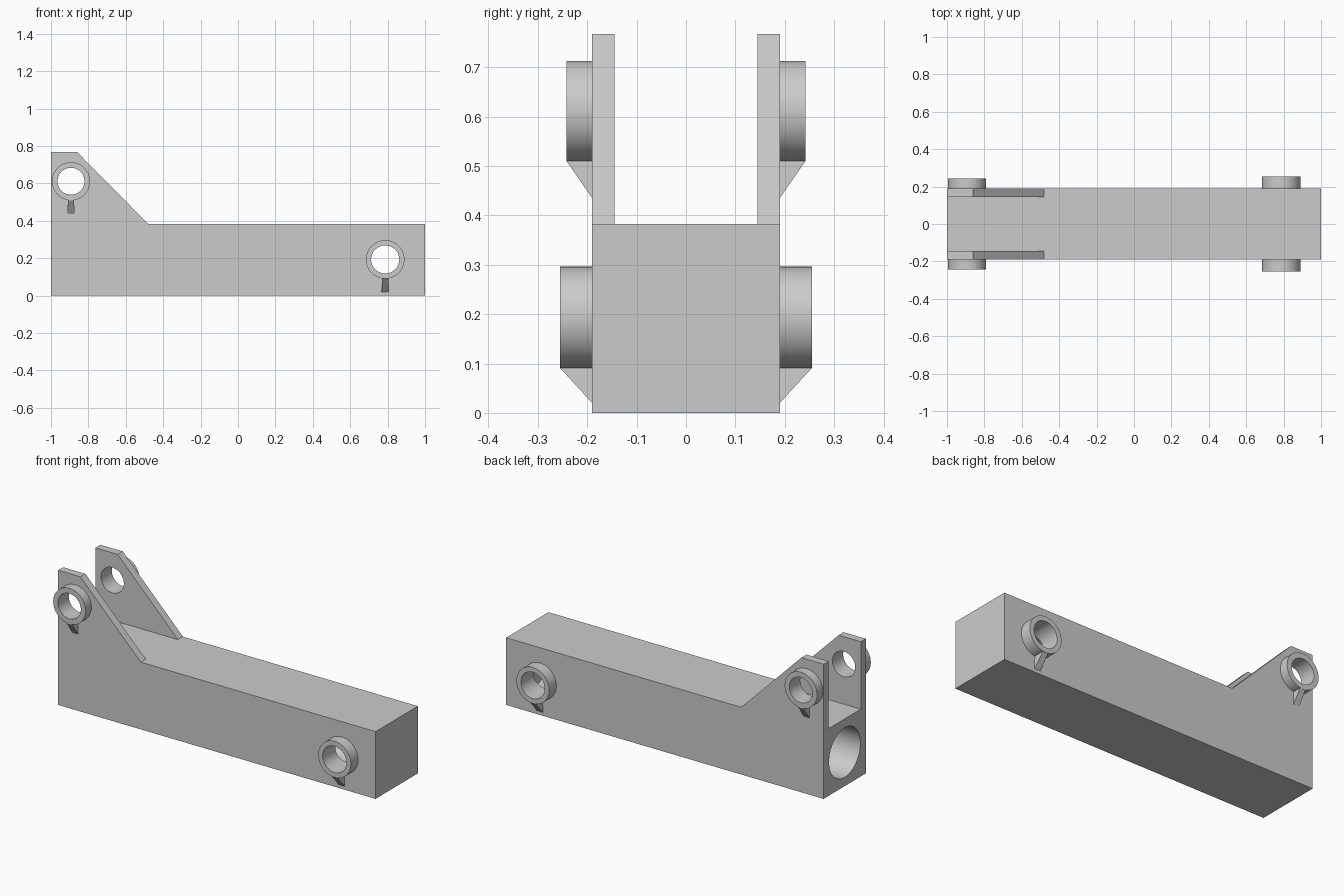
import bpy
import bmesh
from math import pi, cos, sin
from mathutils import Matrix

if "Cube" in bpy.data.objects:
    bpy.data.objects.remove(bpy.data.objects["Cube"])

# Main sizes
HALF_W, INNER_W, DECK = 0.19, 0.145, 0.383
SEGS = 64

grey = bpy.data.materials.new("plain grey")
grey.use_nodes = True
grey.diffuse_color = (0.6, 0.6, 0.6, 1)
grey.node_tree.nodes["Principled BSDF"].inputs["Base Color"].default_value = (0.6, 0.6, 0.6, 1)


def finish(name, bm):
    bmesh.ops.recalc_face_normals(bm, faces=bm.faces)
    mesh = bpy.data.meshes.new(name)
    bm.to_mesh(mesh)
    bm.free()
    mesh.materials.append(grey)
    obj = bpy.data.objects.new(name, mesh)
    bpy.context.collection.objects.link(obj)
    return obj


def prism(name, profile, y0, y1):
    """Extrude an x-z profile along y."""
    bm = bmesh.new()
    face = bm.faces.new([bm.verts.new((x, y0, z)) for x, z in profile])
    new = bmesh.ops.extrude_face_region(bm, geom=[face])["geom"]
    verts = [v for v in new if isinstance(v, bmesh.types.BMVert)]
    bmesh.ops.translate(bm, verts=verts, vec=(0, y1 - y0, 0))
    return finish(name, bm)


def rod(name, radius, length, centre, axis):
    """Solid cylinder lying along x or y."""
    bm = bmesh.new()
    turn = Matrix.Rotation(pi / 2, 4, "Y" if axis == "x" else "X")
    bmesh.ops.create_cone(bm, cap_ends=True, segments=SEGS, radius1=radius, radius2=radius,
                          depth=length, matrix=Matrix.Translation(centre) @ turn)
    return finish(name, bm)


def ring(name, cx, cz, outer, inner, y0, y1):
    """Open collar with its axis along y."""
    bm = bmesh.new()
    section = [(outer, y0), (outer, y1), (inner, y1), (inner, y0)]
    loops = []
    for i in range(SEGS):
        a = 2 * pi * i / SEGS
        loops.append([bm.verts.new((cx + r * cos(a), y, cz + r * sin(a))) for r, y in section])
    for i in range(SEGS):
        a, b = loops[i], loops[(i + 1) % SEGS]
        for k in range(4):
            n = (k + 1) % 4
            bm.faces.new((a[k], a[n], b[n], b[k]))
    return finish(name, bm)


def gusset(name, cx, top, bottom, y_wall, y_tip):
    """Triangular rib between the side wall and the collar."""
    bm = bmesh.new()
    sides = []
    for s in (-1, 1):
        points = [(0.016, y_wall, top + 0.005), (0.016, y_tip, top), (0.019, y_wall, bottom)]
        sides.append([bm.verts.new((cx + s * w, y, z)) for w, y, z in points])
    a, b = sides
    bm.faces.new(a)
    bm.faces.new(b)
    for k in range(3):
        n = (k + 1) % 3
        bm.faces.new((a[k], a[n], b[n], b[k]))
    return finish(name, bm)


def smooth(obj):
    bpy.ops.object.select_all(action="DESELECT")
    obj.select_set(True)
    bpy.context.view_layer.objects.active = obj
    bpy.ops.object.shade_smooth_by_angle(angle=0.6)


def cut(obj, cutter):
    bpy.context.view_layer.objects.active = obj
    mod = obj.modifiers.new("cut", "BOOLEAN")
    mod.operation = "DIFFERENCE"
    mod.solver = "EXACT"
    mod.object = cutter
    bpy.ops.object.modifier_apply(modifier=mod.name)
    bpy.data.objects.remove(cutter)


# Arm body with raised lugs
body = prism("arm_body", [(-1, 0), (1, 0), (1, DECK), (-0.48, DECK), (-0.86, 0.767), (-1, 0.767)],
             -HALF_W, HALF_W)

# Slot between the lugs
cut(body, prism("slot_cutter", [(-1.1, DECK), (-0.4, DECK), (-0.4, 0.9), (-1.1, 0.9)],
                -INNER_W, INNER_W))

# Long blind bore from the lug end
cut(body, rod("bore_cutter", 0.141, 2.05, (-0.075, 0, DECK / 2), "x"))

# Pin bosses: centre x, z, outer radius, hole radius, reach in y, gusset foot
bosses = {"lug": (-0.893, 0.611, 0.102, 0.072, 0.242, 0.435),
          "tail": (0.787, 0.193, 0.103, 0.075, 0.255, 0.02)}
for name, (x, z, outer, inner, reach, foot) in bosses.items():
    cut(body, rod("pin_cutter", inner, 1, (x, 0, z), "y"))
    for side, s in (("left", -1), ("right", 1)):
        end = "front" if s < 0 else "back"
        smooth(ring(f"{name}_collar_{end}", x, z, outer, inner, s * HALF_W, s * reach))
        gusset(f"{name}_gusset_{end}", x, z - outer + 0.001, foot, s * HALF_W, s * reach)

smooth(body)
